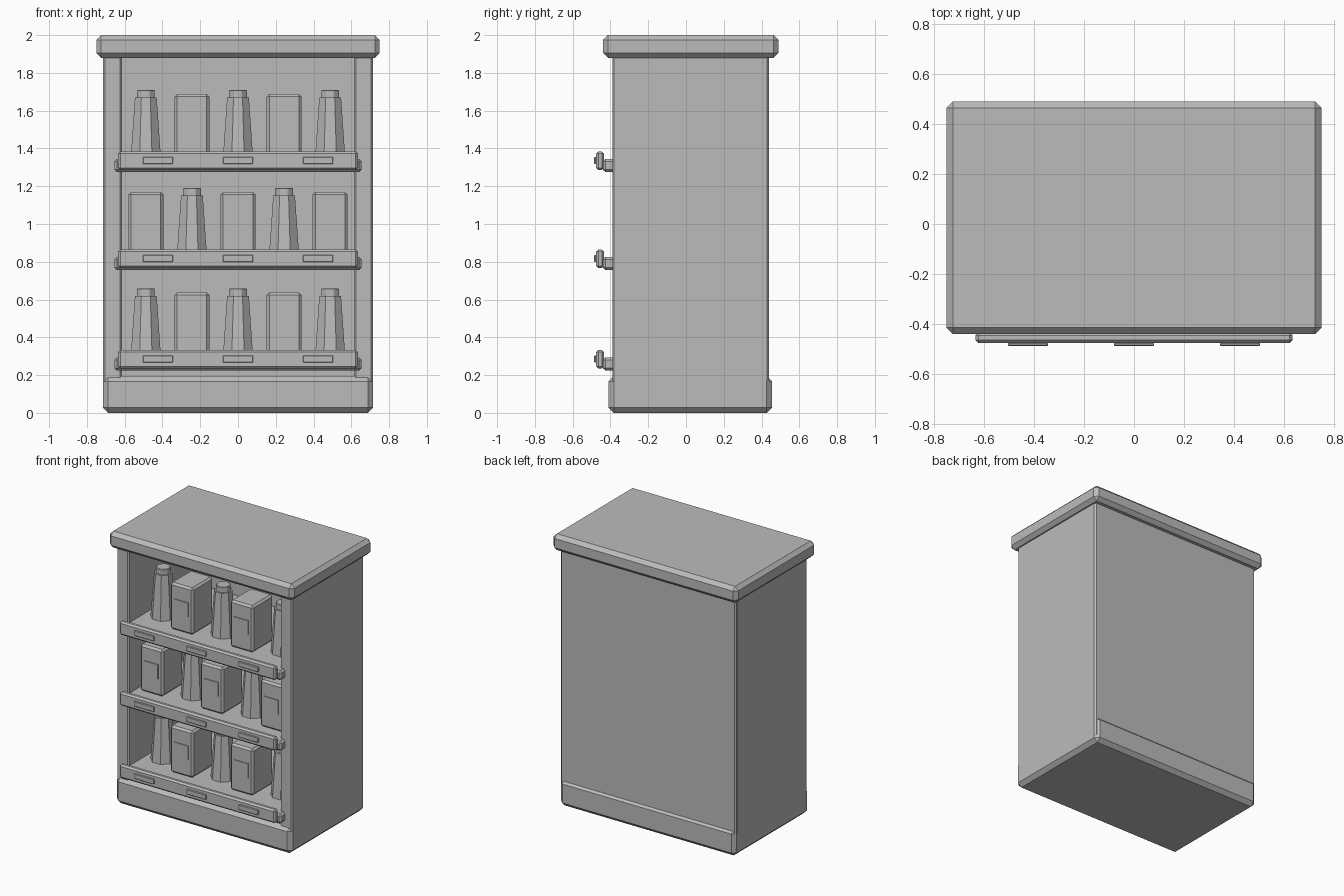
import bpy, math

default = bpy.data.objects.get("Cube")
if default:
    bpy.data.objects.remove(default, do_unlink=True)

grey = bpy.data.materials.new("plain_grey")
grey.use_nodes = True
grey.diffuse_color = (0.5, 0.5, 0.5, 1)
grey.node_tree.nodes["Principled BSDF"].inputs["Base Color"].default_value = grey.diffuse_color


def finish(name, bevel):
    obj = bpy.context.object
    obj.name = name
    obj.data.materials.append(grey)
    if bevel:
        mod = obj.modifiers.new("chamfer", "BEVEL")
        mod.width = bevel
        mod.segments = 1
    return obj


def box(name, x, y, z, bevel=0.01):
    """Chamfered box from (low, high) pairs."""
    spans = (x, y, z)
    bpy.ops.mesh.primitive_cube_add(size=1, location=[(a + b) / 2 for a, b in spans])
    obj = bpy.context.object
    obj.scale = [b - a for a, b in spans]
    bpy.ops.object.transform_apply(location=False, rotation=False, scale=True)
    return finish(name, bevel)


def octagon(name, x, y, z, wide, narrow, bevel=0):
    """Tapered eight-sided prism with a flat facing the front."""
    k = 2 * math.cos(math.pi / 8)
    bpy.ops.mesh.primitive_cone_add(vertices=8, radius1=wide / k, radius2=narrow / k,
                                    depth=z[1] - z[0], location=(x, y, sum(z) / 2),
                                    rotation=(0, 0, math.pi / 8))
    return finish(name, bevel)


# Cabinet shell
box("base", (-0.715, 0.715), (-0.41, 0.455), (0, 0.195), 0.028)
box("top_slab", (-0.75, 0.75), (-0.44, 0.49), (1.88, 2.0), 0.026)
box("back_panel", (-0.713, 0.713), (0.385, 0.44), (0.04, 1.89))
for side, s in (("right", -1), ("left", 1)):
    box(side + "_side_panel", sorted((s * 0.614, s * 0.715)), (-0.39, 0.435), (0.03, 1.89))


def carton(x, floor):
    box("carton", (x - 0.0925, x + 0.0925), (-0.31, -0.07), (floor, floor + 0.343), 0.014)
    box("carton_label", (x - 0.057, x + 0.057), (-0.316, -0.308),
        (floor + 0.127, floor + 0.232), 0)


def bottle(x, floor):
    octagon("bottle_body", x, -0.17, (floor, floor + 0.325), 0.16, 0.115)
    octagon("bottle_cap", x, -0.17, (floor + 0.32, floor + 0.365), 0.094, 0.094, 0.004)


# Shelves with front rails, price tags and alternating goods
for row, rail_top in enumerate((0.334, 0.866, 1.385)):
    floor = rail_top - 0.04
    box("shelf", (-0.655, 0.655), (-0.44, 0.39), (rail_top - 0.11, floor), 0.014)
    box("shelf_rail", (-0.634, 0.634), (-0.476, -0.434), (rail_top - 0.1, rail_top), 0.012)
    for x in (-0.424, 0, 0.424):
        box("price_tag", (x - 0.08, x + 0.08), (-0.487, -0.475),
            (rail_top - 0.067, rail_top - 0.03), 0.003)
    for i in range(5):
        goods = bottle if (i + row) % 2 == 0 else carton
        goods((i - 2) * 0.244, floor)
